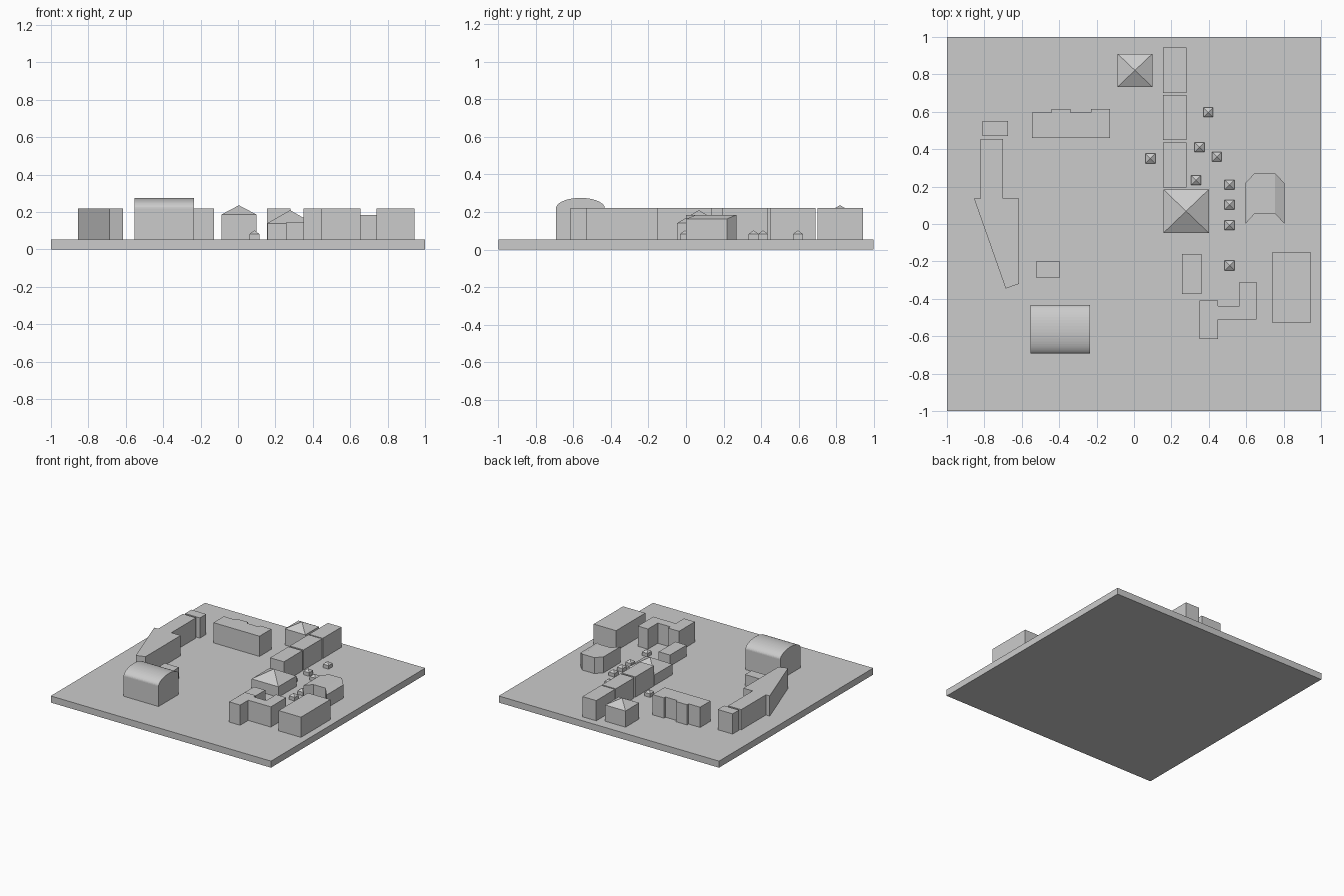
import bpy, bmesh, math

if "Cube" in bpy.data.objects:
    bpy.data.objects.remove(bpy.data.objects["Cube"])

BASE = 0.05    # building feet, sunk slightly into the slab
TALL = 0.22
LOW = 0.145


def finish(name, bm):
    bmesh.ops.recalc_face_normals(bm, faces=bm.faces)
    me = bpy.data.meshes.new(name)
    bm.to_mesh(me)
    bm.free()
    ob = bpy.data.objects.new(name, me)
    bpy.context.collection.objects.link(ob)
    return ob


def prism(name, outline, top=TALL, base=BASE, apex=None):
    """Extrude a ground outline; apex gives it a pyramid roof."""
    bm = bmesh.new()
    lo = [bm.verts.new((x, y, base)) for x, y in outline]
    hi = [bm.verts.new((x, y, top)) for x, y in outline]
    n = len(outline)
    bm.faces.new(lo)
    for i in range(n):
        j = (i + 1) % n
        bm.faces.new((lo[i], lo[j], hi[j], hi[i]))
    if apex is None:
        bm.faces.new(hi)
    else:
        cx = sum(p[0] for p in outline) / n
        cy = sum(p[1] for p in outline) / n
        tip = bm.verts.new((cx, cy, apex))
        for i in range(n):
            bm.faces.new((hi[i], hi[(i + 1) % n], tip))
    return finish(name, bm)


def block(name, x0, x1, y0, y1, top=TALL, base=BASE, apex=None):
    return prism(name, [(x0, y0), (x1, y0), (x1, y1), (x0, y1)], top, base, apex)


# ground slab
block("ground_slab", -1, 1, -1, 1, 0.054, 0)

# plain blocks
for i, (y0, y1) in enumerate([(0.70, 0.943), (0.45, 0.69), (0.195, 0.435)]):
    block(f"row_block_{i + 1}", 0.155, 0.28, y0, y1)
block("large_hall", 0.74, 0.943, -0.53, -0.15)
block("west_annex", -0.81, -0.675, 0.47, 0.552)
block("small_shed", -0.525, -0.395, -0.285, -0.20, LOW)
block("low_block", 0.257, 0.36, -0.375, -0.16, LOW)

# pyramid roofed houses
block("north_pavilion", -0.088, 0.098, 0.733, 0.91, 0.187, apex=0.236)
block("central_pavilion", 0.157, 0.40, -0.048, 0.185, 0.14, apex=0.21)

# small huts
huts = [(0.397, 0.597), (0.35, 0.411), (0.088, 0.35), (0.443, 0.36), (0.332, 0.234),
        (0.511, 0.21), (0.511, 0.103), (0.511, -0.006), (0.511, -0.222)]
r = 0.026
for i, (x, y) in enumerate(huts):
    block(f"hut_{i + 1}", x - r, x + r, y - r, y + r, 0.083, apex=0.102)

# buildings with stepped and angled plans
prism("stepped_building", [(-0.545, 0.46), (-0.127, 0.46), (-0.127, 0.615), (-0.23, 0.615),
                           (-0.23, 0.595), (-0.34, 0.595), (-0.34, 0.615), (-0.44, 0.615),
                           (-0.44, 0.595), (-0.545, 0.595)])
prism("wedge_building", [(-0.82, 0.455), (-0.70, 0.455), (-0.70, 0.135), (-0.615, 0.135),
                         (-0.615, -0.32), (-0.686, -0.345), (-0.855, 0.135), (-0.82, 0.135)])
prism("zigzag_building", [(0.35, -0.615), (0.45, -0.615), (0.45, -0.51), (0.655, -0.51),
                          (0.655, -0.31), (0.563, -0.31), (0.563, -0.438), (0.45, -0.438),
                          (0.45, -0.41), (0.35, -0.41)])

# barrel roofed hall: side profile pushed along x
bm = bmesh.new()
cy, ry, rz, n = -0.563, 0.13, 0.055, 24
profile = [(cy - ry, BASE)]
profile += [(cy - ry * math.cos(math.pi * i / n), TALL + rz * math.sin(math.pi * i / n))
            for i in range(n + 1)]
profile += [(cy + ry, BASE)]
end = bm.faces.new([bm.verts.new((-0.553, y, z)) for y, z in profile])
ext = bmesh.ops.extrude_face_region(bm, geom=[end], use_keep_orig=True)
moved = [v for v in ext["geom"] if isinstance(v, bmesh.types.BMVert)]
bmesh.ops.translate(bm, verts=moved, vec=(0.317, 0, 0))
finish("barrel_hall", bm)

# angled lodge: flat roof core with a wing whose roof slopes down to the east
prism("lodge_core", [(0.595, 0.0), (0.645, 0.055), (0.755, 0.055), (0.755, 0.27),
                     (0.643, 0.27), (0.595, 0.218)], 0.185)
wing = prism("lodge_sloped_wing", [(0.755, 0.055), (0.805, 0.0), (0.805, 0.218),
                                   (0.755, 0.27)], 0.185)
for v in wing.data.vertices:
    if v.co.x > 0.8 and v.co.z > 0.1:
        v.co.z = 0.163
